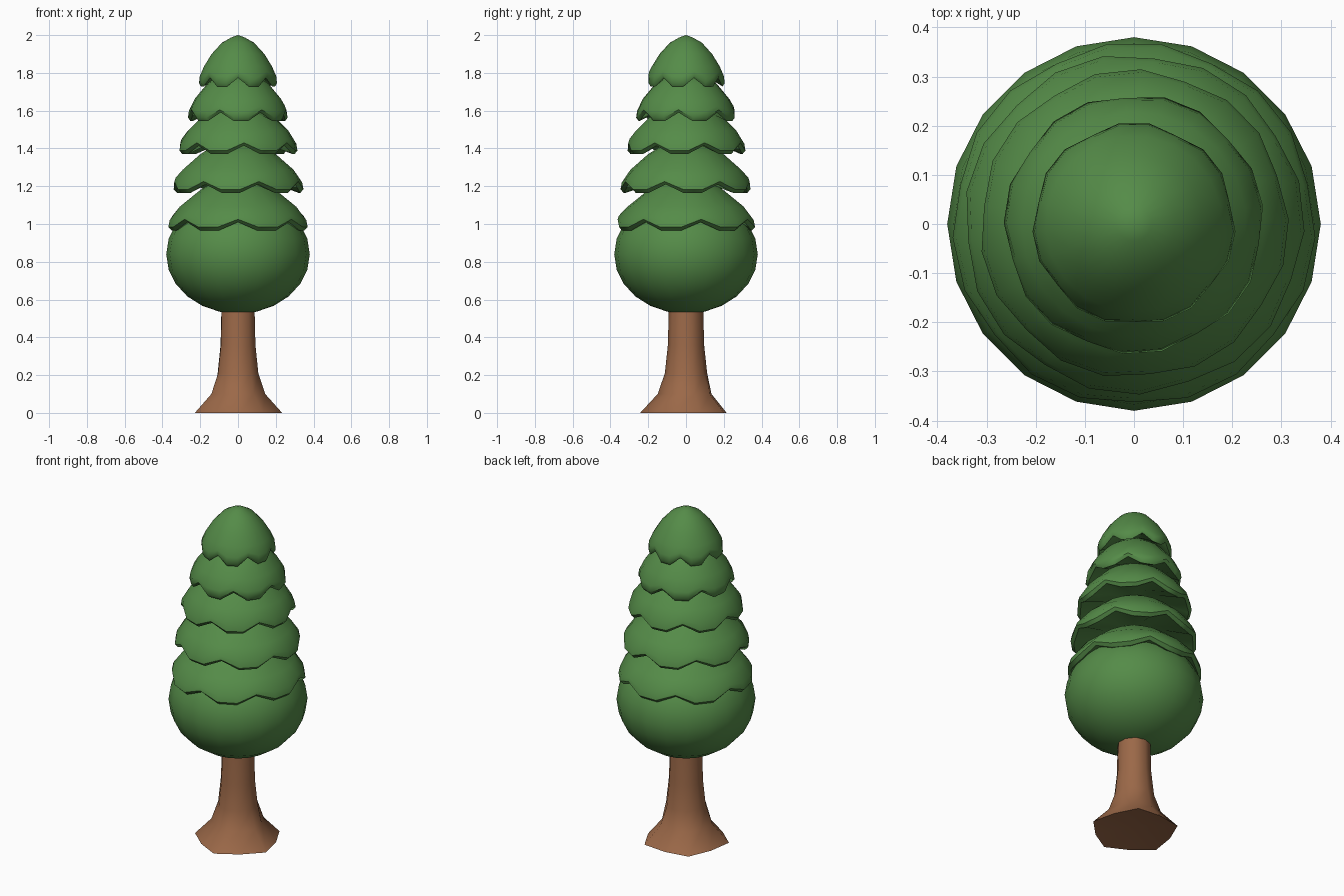
import bpy, bmesh, math

if "Cube" in bpy.data.objects:
    bpy.data.objects.remove(bpy.data.objects["Cube"])


def material(name, rgb):
    m = bpy.data.materials.new(name)
    m.diffuse_color = (*rgb, 1)
    m.use_nodes = True
    m.node_tree.nodes["Principled BSDF"].inputs["Base Color"].default_value = m.diffuse_color
    return m


GREEN = material("leaf_green", (0.09, 0.26, 0.065))
BROWN = material("bark_brown", (0.33, 0.14, 0.065))


def loft(name, sides, rings, mat, phase=0, top=None, bottom=None, angle=50):
    """Skin rings bottom-to-top; each ring is a function index -> (radius, z)."""
    bm = bmesh.new()
    loops = []
    for ring in rings:
        loop = []
        for i in range(sides):
            r, z = ring(i)
            a = math.radians(phase) + math.tau * i / sides
            loop.append(bm.verts.new((r * math.cos(a), r * math.sin(a), z)))
        loops.append(loop)
    for a, b in zip(loops, loops[1:]):
        for i in range(sides):
            j = (i + 1) % sides
            bm.faces.new((a[i], a[j], b[j], b[i]))
    for z, loop in ((bottom, loops[0]), (top, loops[-1])):
        if z is not None:
            c = bm.verts.new((0, 0, z))
            for i in range(sides):
                bm.faces.new((loop[i], loop[(i + 1) % sides], c))
    bmesh.ops.recalc_face_normals(bm, faces=bm.faces)
    mesh = bpy.data.meshes.new(name)
    bm.to_mesh(mesh)
    bm.free()
    mesh.materials.append(mat)
    ob = bpy.data.objects.new(name, mesh)
    bpy.context.collection.objects.link(ob)
    bpy.ops.object.select_all(action='DESELECT')
    ob.select_set(True)
    bpy.context.view_layer.objects.active = ob
    bpy.ops.object.shade_smooth_by_angle(angle=math.radians(angle))
    return ob


def flat(r, z):
    return lambda i: (r, z)


# Trunk with a five-lobed root flare and a slightly hollow underside
def lobed(r_out, r_in, z):
    return lambda i: (r_out if i % 2 == 0 else r_in, z)


loft("trunk", 10,
     [lobed(0.243, 0.215, 0), lobed(0.15, 0.135, 0.1), flat(0.112, 0.21),
      flat(0.096, 0.36), flat(0.09, 0.6)],
     BROWN, phase=-16, top=0.6, bottom=0.03)

# Rounded lowest foliage mass
ball = [flat(0.38 * math.cos(t), 0.84 + 0.315 * math.sin(t))
        for t in (math.radians(d) for d in range(-75, 76, 15))]
loft("lower_foliage", 20, ball, GREEN, bottom=0.525, top=1.155)


# Scalloped tier: underside, thin drooping rim, then the domed skirt
def tier(name, r, low, phase, upper, top):
    def wavy(radius, z, amount):
        return lambda i: (radius - (0.008 if i % 3 == 0 else 0),
                          z + (amount if i % 3 == 0 else 0))
    rings = [flat(r * 0.5, low + 0.06),
             wavy(r * 0.95, low, 0.045),
             wavy(r, low + 0.018, 0.042),
             wavy(r * 0.98, low + 0.055, 0.025)]
    rings += [flat(rr, z) for rr, z in upper]
    loft(name, 21, rings, GREEN, phase=phase, top=top, bottom=low + 0.08)


TIERS = [(0.37, 0.965, -90, 0.20, 1.18), (0.347, 1.165, -71, 0.20, 1.37),
         (0.315, 1.37, -84, 0.18, 1.58), (0.265, 1.545, -112, 0.165, 1.74)]
for n, (r, low, phase, neck, z) in enumerate(TIERS, 1):
    mid = low + 0.055 + (z - low - 0.055) * 0.45
    tier("foliage_tier_%d" % n, r, low, phase,
         [(neck + (r - neck) * 0.64, mid), (neck, z), (neck * 0.6, z + 0.05)],
         z + 0.07)

# Pointed crown
tier("foliage_crown", 0.207, 1.728, -90,
     [(0.18, 1.835), (0.14, 1.9), (0.085, 1.96), (0.035, 1.988)], 2.0)
